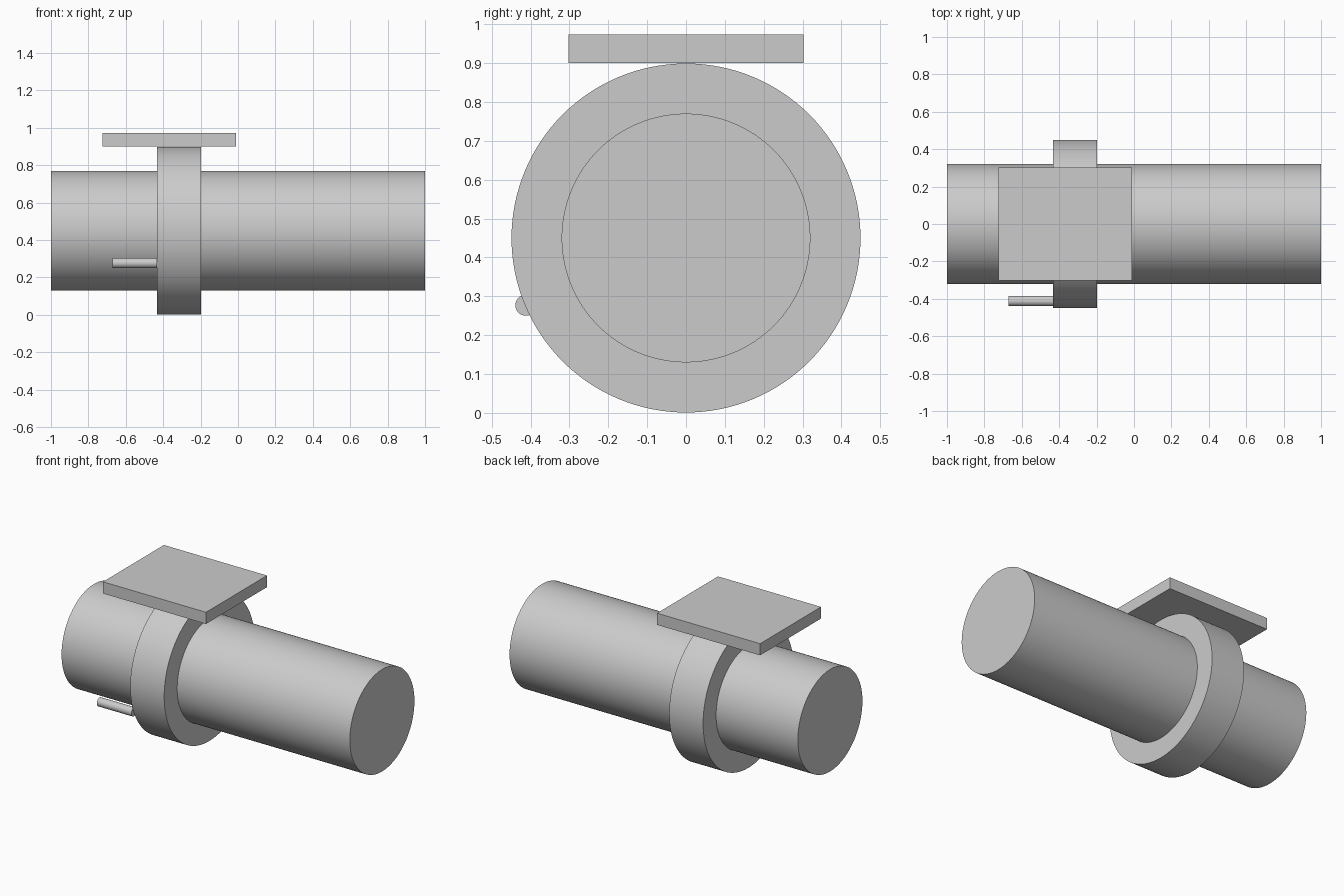
import bpy
import math

default = bpy.data.objects.get("Cube")
if default:
    bpy.data.objects.remove(default, do_unlink=True)

# Single grey finish
grey = bpy.data.materials.new("plain_grey")
grey.use_nodes = True
colour = (0.6, 0.6, 0.6, 1)
grey.diffuse_color = colour
grey.node_tree.nodes["Principled BSDF"].inputs["Base Color"].default_value = colour


def rod(name, x0, x1, y, z, radius, sides):
    """Capped cylinder running along x."""
    bpy.ops.mesh.primitive_cylinder_add(
        vertices=sides, radius=radius, depth=x1 - x0,
        location=((x0 + x1) / 2, y, z), rotation=(0, math.pi / 2, 0))
    obj = bpy.context.object
    obj.name = name
    obj.data.materials.append(grey)
    bpy.ops.object.shade_smooth_by_angle(angle=math.radians(30))
    return obj


axis_z = 0.45

# Main tube, collar around it and small side pin
rod("main_cylinder", -1, 1, 0, axis_z, 0.32, 128)
rod("collar", -0.433, -0.198, 0, axis_z, 0.449, 128)
rod("side_pin", -0.672, -0.433, -0.412, 0.277, 0.027, 48)

# Flat plate resting on the collar
bpy.ops.mesh.primitive_cube_add(size=1, location=(-0.368, 0, 0.9365))
plate = bpy.context.object
plate.name = "top_plate"
plate.scale = (0.715, 0.604, 0.073)
bpy.ops.object.transform_apply(location=False, rotation=False, scale=True)
plate.data.materials.append(grey)
